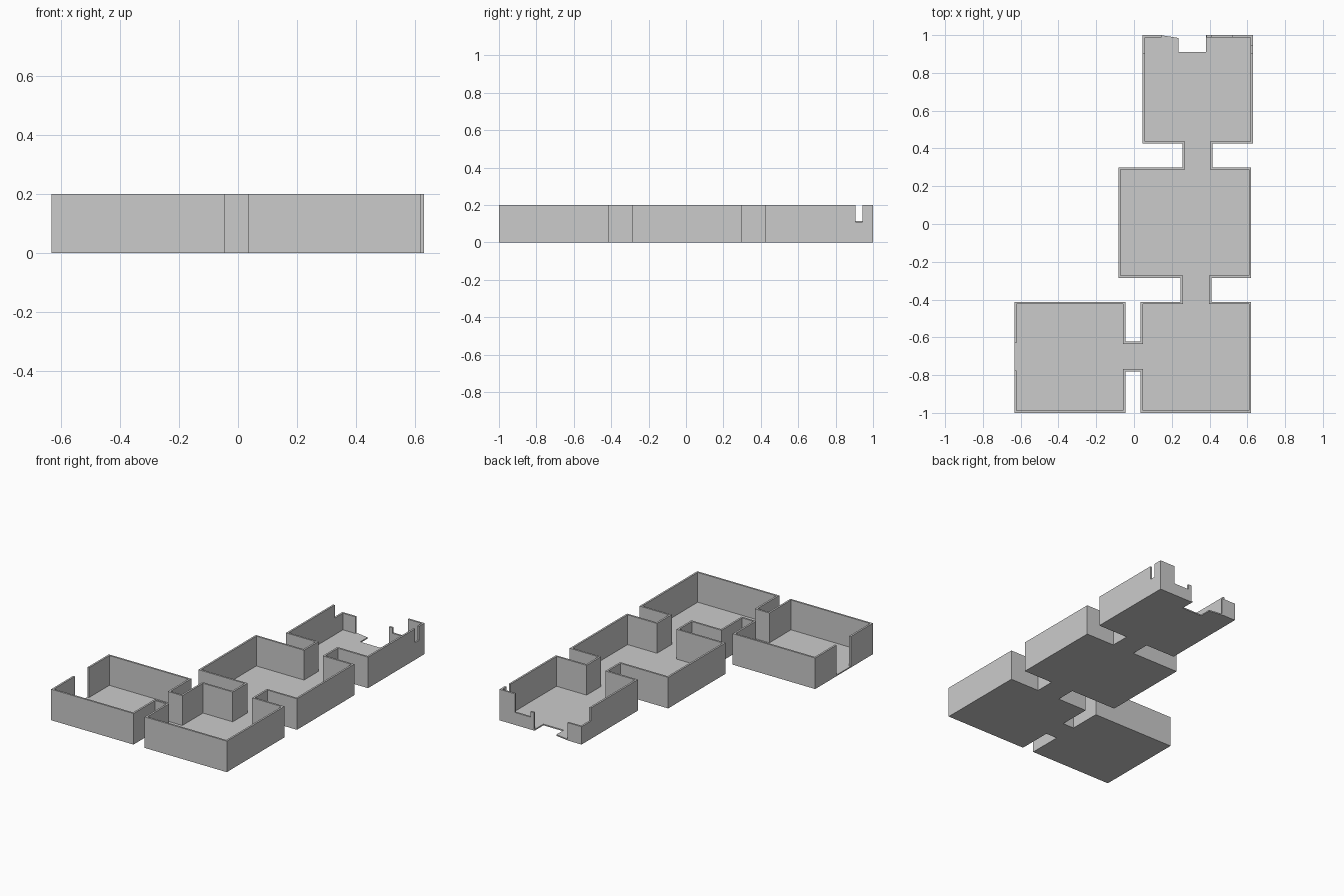
import bpy, bmesh
from mathutils import Vector

if "Cube" in bpy.data.objects:
    bpy.data.objects.remove(bpy.data.objects["Cube"])

WALL, FLOOR, TOP = 0.012, 0.008, 0.2

# Outline of the rooms and corridors, counter-clockwise, split at the broken back edge
to_back = [(-.633, -1), (-.045, -1), (-.045, -.78), (.035, -.78), (.035, -1), (.62, -1),
           (.62, -.412), (.41, -.412), (.41, -.285), (.62, -.285), (.62, .30), (.415, .30),
           (.415, .425), (.63, .425), (.63, 1)]
from_back = [(.045, 1), (.045, .425), (.257, .425), (.257, .30), (-.083, .30), (-.083, -.285),
             (.247, -.285), (.247, -.412), (.035, -.412), (.035, -.622), (-.045, -.622),
             (-.045, -.412), (-.633, -.412)]
broken_edge = [(.38, 1), (.38, .91), (.235, .91), (.235, .985), (.14, 1)]


def finish(name, bm):
    bmesh.ops.recalc_face_normals(bm, faces=bm.faces)
    mesh = bpy.data.meshes.new(name)
    bm.to_mesh(mesh)
    bm.free()
    ob = bpy.data.objects.new(name, mesh)
    bpy.context.collection.objects.link(ob)
    return ob


def inset(points, d):
    out = []
    for i, p in enumerate(points):
        p, a, b = Vector(p), Vector(points[i - 1]), Vector(points[(i + 1) % len(points)])
        u, v = (p - a).normalized(), (b - p).normalized()
        out.append(p + d * (Vector((-u.y, u.x)) + Vector((-v.y, v.x))))
    return out


def ring(bm, points, z):
    return [bm.verts.new((p[0], p[1], z)) for p in points]


def bridge(bm, a, b):
    for i in range(len(a)):
        j = (i + 1) % len(a)
        bm.faces.new((a[i], a[j], b[j], b[i]))


def cut(target, x0, x1, y0, y1, z0, z1=0.3):
    bm = bmesh.new()
    corners = [(x0, y0), (x1, y0), (x1, y1), (x0, y1)]
    a, b = ring(bm, corners, z0), ring(bm, corners, z1)
    bm.faces.new(a)
    bm.faces.new(b)
    bridge(bm, a, b)
    cutter = finish("cutter", bm)
    cutter.hide_render = True
    mod = target.modifiers.new("cut", 'BOOLEAN')
    mod.operation, mod.solver, mod.object = 'DIFFERENCE', 'EXACT', cutter
    bpy.context.view_layer.objects.active = target
    bpy.ops.object.modifier_apply(modifier=mod.name)
    bpy.data.objects.remove(cutter)


# Floor slab with the bite out of the back edge
bm = bmesh.new()
shape = to_back + broken_edge + from_back
low, high = ring(bm, shape, 0), ring(bm, shape, FLOOR)
bm.faces.new(low)
bm.faces.new(high)
bridge(bm, low, high)
finish("floor", bm)

# Thin walls following the outline
bm = bmesh.new()
outer = to_back + from_back
inner = inset(outer, WALL)
rings = [ring(bm, outer, FLOOR), ring(bm, outer, TOP), ring(bm, inner, TOP), ring(bm, inner, FLOOR)]
for k in range(4):
    bridge(bm, rings[k], rings[(k + 1) % 4])
walls = finish("walls", bm)

# Doorway in the left room
cut(walls, -.7, -.6, -.775, -.63, -.05)
# Broken back wall: open gap, low stretch, stub
cut(walls, .145, .385, .95, 1.05, -.05)
cut(walls, .41, .52, .95, 1.05, .08)
cut(walls, .37, .415, .95, 1.05, .115)
# Lowered back left corner and notch in the right wall
cut(walls, 0, .16, .905, 1.05, .115)
cut(walls, .6, .7, .905, .945, .11)
